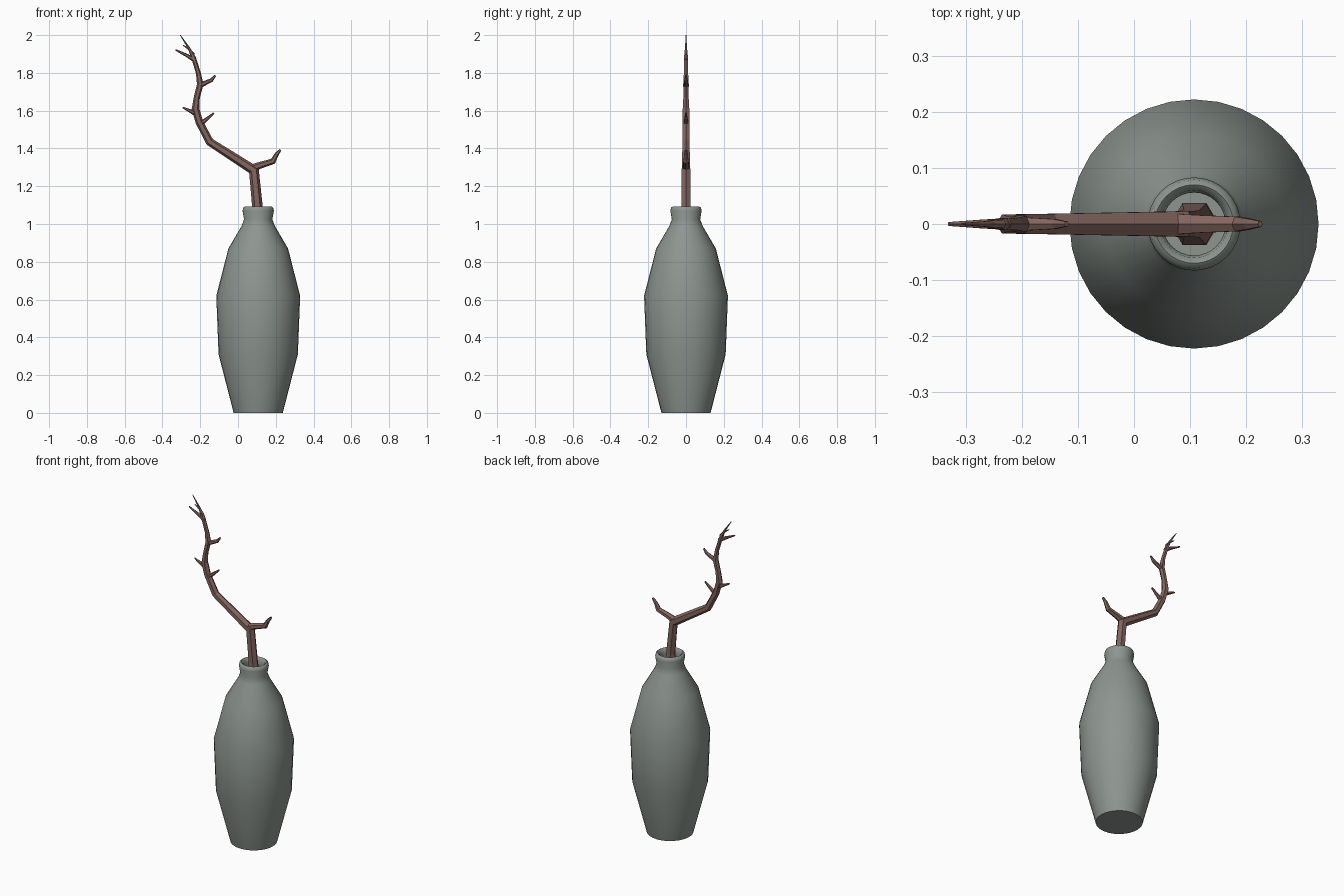
import bpy, bmesh, math
from mathutils import Vector

if "Cube" in bpy.data.objects:
    bpy.data.objects.remove(bpy.data.objects["Cube"])


def material(name, rgb):
    m = bpy.data.materials.new(name)
    m.diffuse_color = (*rgb, 1)
    m.use_nodes = True
    m.node_tree.nodes["Principled BSDF"].inputs["Base Color"].default_value = m.diffuse_color
    return m


def finish(bm, name, mat):
    bmesh.ops.recalc_face_normals(bm, faces=bm.faces)
    me = bpy.data.meshes.new(name)
    bm.to_mesh(me)
    bm.free()
    me.materials.append(mat)
    ob = bpy.data.objects.new(name, me)
    bpy.context.collection.objects.link(ob)
    return ob


def bridge(bm, rings):
    n = len(rings[0])
    for a, b in zip(rings, rings[1:]):
        for i in range(n):
            j = (i + 1) % n
            bm.faces.new((a[i], a[j], b[j], b[i]))
    bm.faces.new(rings[0])
    bm.faces.new(rings[-1])


grey = material("grey green ceramic", (0.27, 0.305, 0.28))
brown = material("brown wood", (0.23, 0.13, 0.11))
VX = 0.107

# Vase: lathed outer wall, rolled lip and inner wall
profile = [(0.13, 0), (0.21, 0.31), (0.222, 0.62), (0.158, 0.87), (0.088, 0.99),
           (0.075, 1.025), (0.083, 1.07), (0.079, 1.087), (0.070, 1.093),
           (0.060, 1.085), (0.056, 1.06), (0.056, 1.02), (0.07, 0.985),
           (0.138, 0.865), (0.20, 0.62), (0.19, 0.31), (0.115, 0.03)]
bm = bmesh.new()
N = 32
rings = [[bm.verts.new((VX + r * math.cos(2 * math.pi * i / N),
                        r * math.sin(2 * math.pi * i / N), z)) for i in range(N)]
         for r, z in profile]
bridge(bm, rings)
vase = finish(bm, "vase", grey)
bpy.context.view_layer.objects.active = vase
vase.select_set(True)
bpy.ops.object.shade_smooth_by_angle(angle=math.radians(50))


# Branch pieces: six-sided tapered tubes lying in the y = 0 plane
def limb(name, pts):
    bm = bmesh.new()
    rings = []
    P = [Vector((x, 0, z)) for x, z, r in pts]
    for k, p in enumerate(P):
        d_in = (p - P[k - 1]).normalized() if k else (P[1] - p).normalized()
        d_out = (P[k + 1] - p).normalized() if k < len(P) - 1 else d_in
        t = (d_in + d_out).normalized()
        u = Vector((t.z, 0, -t.x)) / max(0.6, t.dot(d_in))
        v = Vector((0, 1, 0))
        r = pts[k][2]
        rings.append([bm.verts.new(p + r * (u * math.cos(a) + v * math.sin(a)))
                      for a in (i * math.pi / 3 for i in range(6))])
    bridge(bm, rings)
    return finish(bm, name, brown)


limb("main_branch", [(0.108, 0.05, 0.043), (0.107, 0.95, 0.042), (0.103, 1.09, 0.028),
                     (0.084, 1.285, 0.026), (-0.15, 1.435, 0.021), (-0.205, 1.54, 0.02),
                     (-0.225, 1.61, 0.02), (-0.218, 1.67, 0.016), (-0.2, 1.74, 0.017),
                     (-0.21, 1.80, 0.013), (-0.235, 1.88, 0.012), (-0.262, 1.935, 0.006),
                     (-0.306, 2.0, 0.002)])
twigs = {
    "fork_twig": [(0.075, 1.295, 0.021), (0.12, 1.312, 0.018), (0.185, 1.332, 0.015),
                  (0.205, 1.37, 0.011), (0.225, 1.393, 0.006)],
    "lower_right_twig": [(-0.2, 1.53, 0.014), (-0.17, 1.552, 0.01), (-0.128, 1.587, 0.005)],
    "lower_left_twig": [(-0.215, 1.58, 0.015), (-0.25, 1.597, 0.01), (-0.293, 1.617, 0.004)],
    "middle_right_twig": [(-0.2, 1.735, 0.014), (-0.14, 1.762, 0.01), (-0.12, 1.787, 0.005)],
    "upper_left_twig": [(-0.225, 1.865, 0.012), (-0.27, 1.892, 0.009), (-0.33, 1.922, 0.004)],
    "top_twig": [(-0.235, 1.895, 0.009), (-0.258, 1.925, 0.006), (-0.292, 1.947, 0.002)],
}
for name, pts in twigs.items():
    limb(name, pts)
